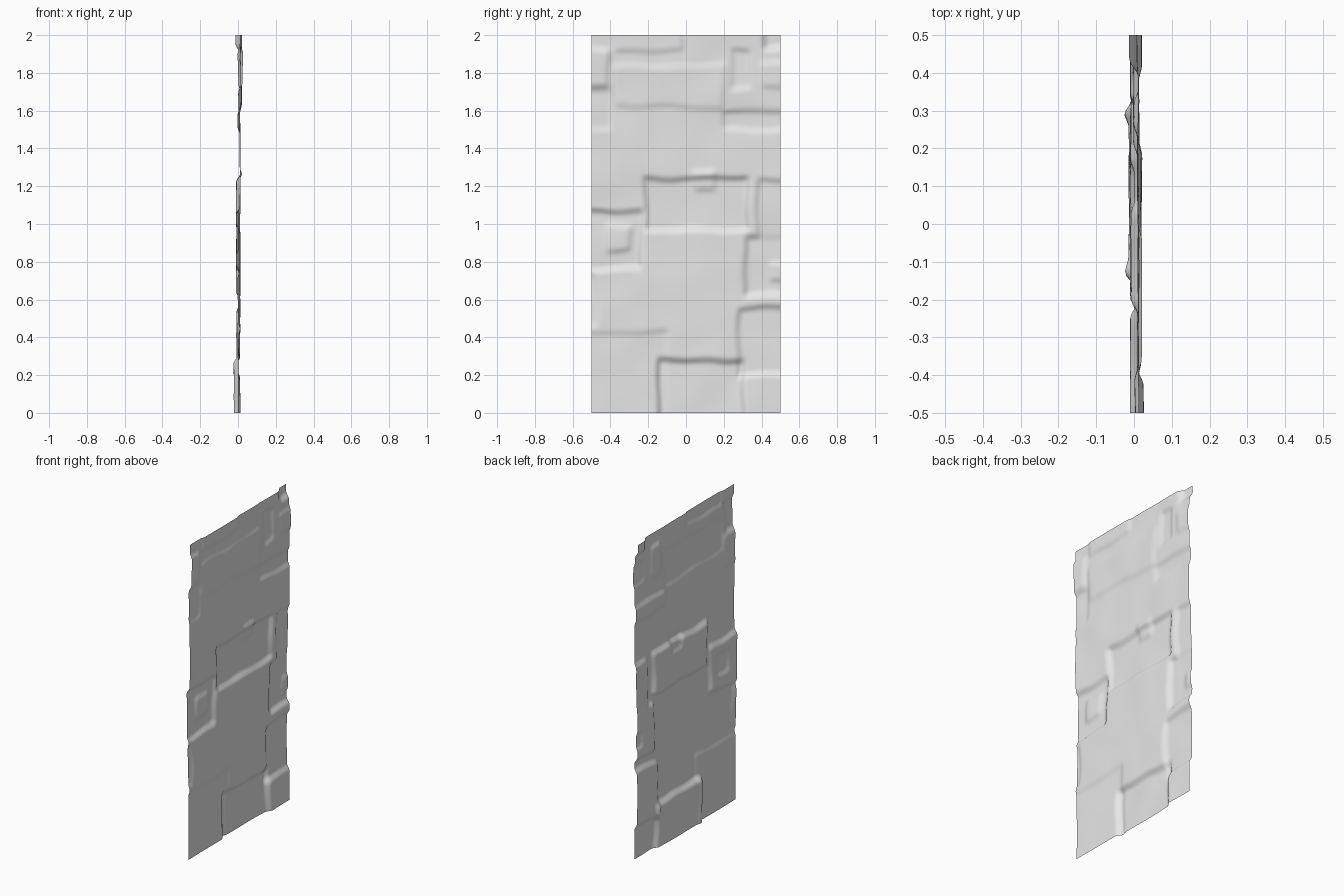
import bpy
import bmesh
from mathutils import Vector, noise

if "Cube" in bpy.data.objects:
    bpy.data.objects.remove(bpy.data.objects["Cube"])

# Stone relief blocks: y from, y to, z from, z to, height (minus = recess)
BLOCKS = [
    (-.14, .30, -.2, .28, -.024),     # low recess
    (.28, .70, .20, .55, -.018),      # low side recess
    (-.70, -.10, -.2, .43, -.009),    # foot of the wall
    (.31, .70, .62, .93, -.020),      # side step
    (.44, .70, .70, .80, .012),       # side knob
    (-.22, .32, .97, 1.24, -.020),    # middle recess
    (.05, .15, 1.17, 1.28, .012),     # notch in its upper edge
    (.38, .70, .93, 1.23, -.014),     # shoulder
    (-.70, -.24, .76, 1.07, -.020),   # left niche
    (-.42, -.30, .86, 1.00, .012),    # stone in the niche
    (-.70, -.47, .46, .74, -.012),    # left edge dip
    (-.38, .20, 1.62, 1.84, .008),    # upper stone
    (-.38, -.02, 1.92, 2.2, .010),    # top ledge
    (-.70, -.41, 1.73, 1.93, .014),   # upper left stone
    (-.70, -.40, 1.50, 1.71, -.009),  # hollow under it
    (.20, .70, 1.50, 1.60, -.012),    # right joint
    (.24, .34, 1.72, 1.92, -.012),    # upright joint
    (.40, .70, 1.72, 1.86, .010),     # upper right stone
    (.42, .70, 1.93, 2.2, -.022),     # top right corner
]


def ramp(t):
    t = max(0, min(1, t))
    return t * t * (3 - 2 * t)


def inside(v, a, b, soft=.045):
    return ramp((v - a) / soft + .5) * ramp((b - v) / soft + .5)


def relief(y, z):
    # Wobble the block outlines so the stone edges look worn
    wobble = noise.noise_vector(Vector((y * 5, z * 5, 1))) * .018
    p, q = y + wobble.x, z + wobble.y
    x = .011 + .005 * noise.noise(Vector((y * 5, z * 5, 4)))
    for y0, y1, z0, z1, height in BLOCKS:
        x += height * inside(p, y0, y1) * inside(q, z0, z1)
    return max(-.026, min(.026, x))


# Rock wall sheet
bm = bmesh.new()
bmesh.ops.create_grid(bm, x_segments=80, y_segments=160, size=1)
for v in bm.verts:
    y, z = v.co.x * .5, v.co.y + 1
    v.co = (relief(y, z), y, z)
mesh = bpy.data.meshes.new("rock_wall")
bm.to_mesh(mesh)
bm.free()
mesh.shade_smooth()
wall = bpy.data.objects.new("rock_wall", mesh)
bpy.context.collection.objects.link(wall)

# Stone colour
stone = bpy.data.materials.new("light_grey_stone")
stone.use_nodes = True
colour = (.8, .8, .8, 1)
stone.diffuse_color = colour
stone.node_tree.nodes["Principled BSDF"].inputs["Base Color"].default_value = colour
mesh.materials.append(stone)
